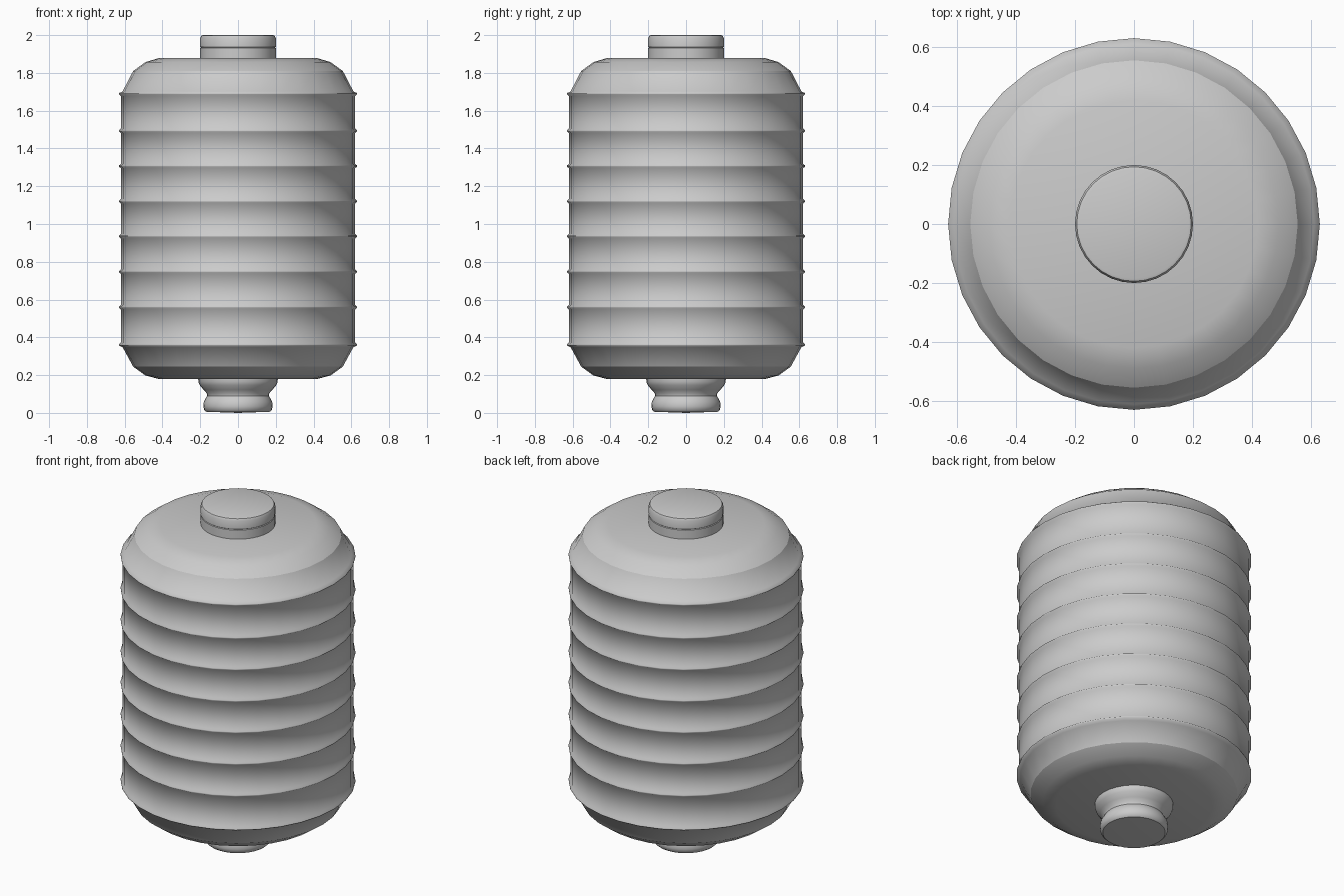
import bpy, bmesh, math

if "Cube" in bpy.data.objects:
    bpy.data.objects.remove(bpy.data.objects["Cube"])


def lathe(name, profile, sides, angle=30):
    """Spin a list of (radius, z) points around the z axis."""
    bm = bmesh.new()
    rings = []
    for r, z in profile:
        if r == 0:
            rings.append([bm.verts.new((0, 0, z))] * sides)
        else:
            rings.append([bm.verts.new((r * math.cos(2 * math.pi * i / sides),
                                        r * math.sin(2 * math.pi * i / sides), z))
                          for i in range(sides)])
    for a, b in zip(rings, rings[1:]):
        for i in range(sides):
            j = (i + 1) % sides
            bm.faces.new(list(dict.fromkeys((a[i], a[j], b[j], b[i]))))
    bmesh.ops.recalc_face_normals(bm, faces=bm.faces)
    mesh = bpy.data.meshes.new(name)
    bm.to_mesh(mesh)
    bm.free()
    obj = bpy.data.objects.new(name, mesh)
    bpy.context.collection.objects.link(obj)
    bpy.ops.object.select_all(action='DESELECT')
    obj.select_set(True)
    bpy.context.view_layer.objects.active = obj
    bpy.ops.object.shade_smooth_by_angle(angle=math.radians(angle))
    return obj


# Ribbed paper shade: thin raised hoops on a straight wall
shade = [(0.555, 0.245)]
for z in (0.36, 0.56, 0.748, 0.935, 1.12, 1.307, 1.493, 1.69):
    low = 0.611 if z == 0.36 else 0.62
    high = 0.611 if z == 1.69 else 0.62
    shade += [(low, z - 0.012), (0.63, z - 0.003), (0.63, z + 0.003), (high, z + 0.012)]
shade.append((0.555, 1.81))
lathe("lantern_shade", shade, 32, 80)

# Rounded end caps
lathe("top_cap", [(0.555, 1.81), (0.49, 1.857), (0.42, 1.878), (0, 1.88)], 32, 40)
lathe("bottom_cap", [(0.555, 0.245), (0.49, 0.198), (0.42, 0.18), (0, 0.177)], 32, 40)

# Top collar with a thin groove
lathe("top_collar", [(0, 1.87), (0.2, 1.87), (0.2, 1.932), (0.196, 1.935), (0.2, 1.938),
                     (0.2, 1.985), (0.194, 1.997), (0.185, 2.0), (0, 2.0)], 32, 40)

# Flared foot with a narrow neck
lathe("bottom_foot", [(0, 0), (0.168, 0.006), (0.179, 0.016), (0.183, 0.035), (0.181, 0.058),
                      (0.172, 0.076), (0.163, 0.09), (0.166, 0.104), (0.182, 0.122),
                      (0.203, 0.147), (0.21, 0.165), (0.211, 0.185), (0, 0.185)], 32, 40)
